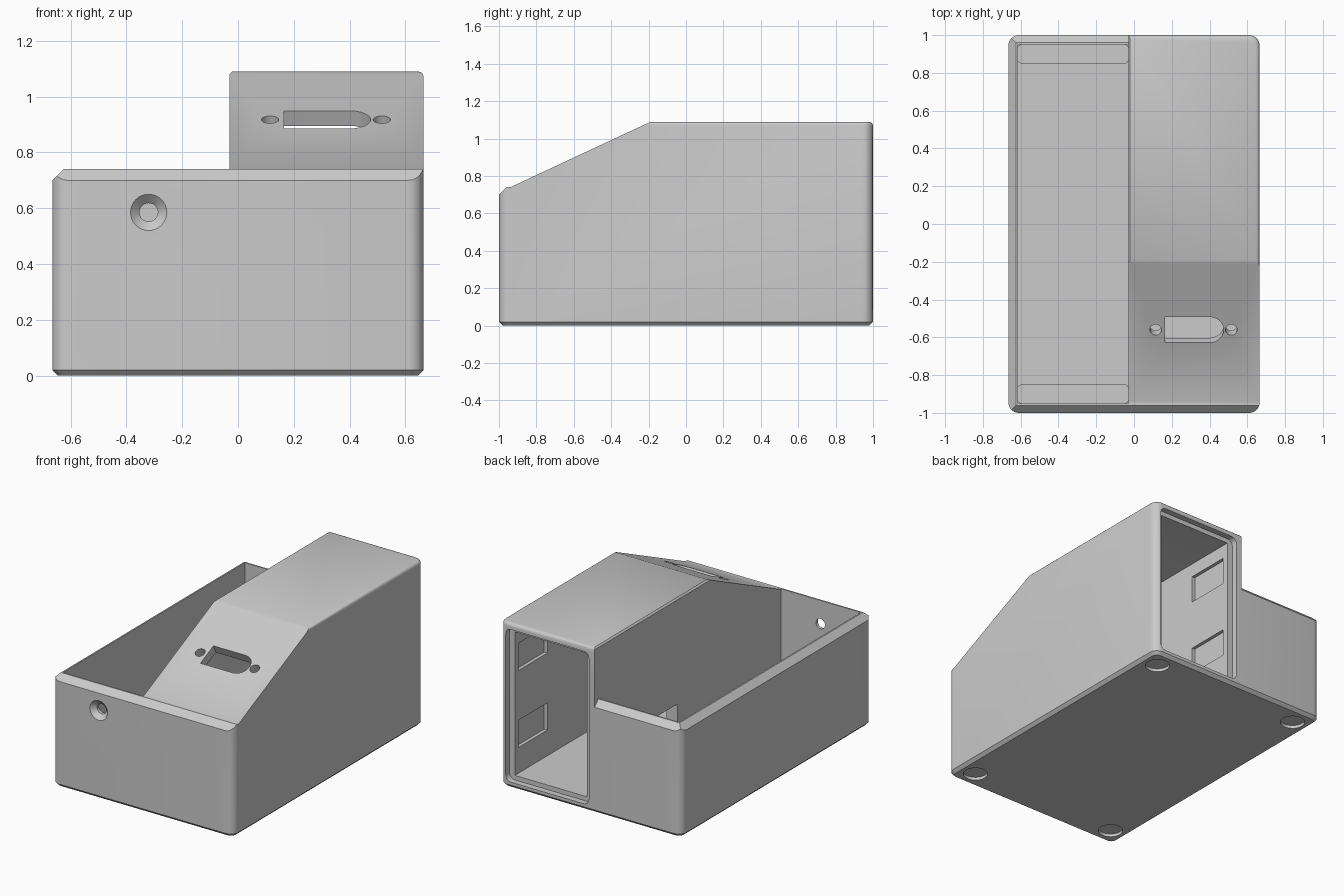
import bpy, bmesh, math
from mathutils import Matrix, Vector

cube = bpy.data.objects.get("Cube")
if cube:
    bpy.data.objects.remove(cube)

grey = bpy.data.materials.new("plain_grey")
grey.use_nodes = True
colour = (0.6, 0.6, 0.6, 1)
grey.diffuse_color = colour
grey.node_tree.nodes["Principled BSDF"].inputs["Base Color"].default_value = colour


def finish(name, bm, fix=True):
    if fix:
        bmesh.ops.recalc_face_normals(bm, faces=bm.faces[:])
    mesh = bpy.data.meshes.new(name)
    bm.to_mesh(mesh)
    bm.free()
    mesh.materials.append(grey)
    ob = bpy.data.objects.new(name, mesh)
    bpy.context.collection.objects.link(ob)
    return ob


def loft(name, rings):
    bm = bmesh.new()
    loops = [[bm.verts.new(p) for p in ring] for ring in rings]
    for low, high in zip(loops, loops[1:]):
        for i in range(len(low)):
            j = (i + 1) % len(low)
            bm.faces.new((low[i], low[j], high[j], high[i]))
    bm.faces.new(loops[0][::-1])
    bm.faces.new(loops[-1])
    return finish(name, bm)


def prism(name, points, axis, start, end):
    def place(p, t):
        return {"x": (t, *p), "y": (p[0], t, p[1]), "z": (*p, t)}[axis]
    return loft(name, [[place(p, t) for p in points] for t in (start, end)])


def box(name, x, y, z):
    return prism(name, [(x[0], y[0]), (x[1], y[0]), (x[1], y[1]), (x[0], y[1])], "z", *z)


def rounded(hx, hy, r, z, cx=0, cz=None):
    ring = []
    for k, (sx, sy) in enumerate(((1, 1), (-1, 1), (-1, -1), (1, -1))):
        for i in range(7):
            a = math.radians(90 * k + 15 * i)
            u = cx + sx * (hx - r) + r * math.cos(a)
            v = sy * (hy - r) + r * math.sin(a)
            ring.append((u, v, z) if cz is None else (u, z, cz + v))
    return ring


def cone(name, r1, r2, depth, matrix):
    bm = bmesh.new()
    bmesh.ops.create_cone(bm, cap_ends=True, segments=32, radius1=r1, radius2=r2,
                          depth=depth, matrix=matrix)
    return finish(name, bm)


def cut(cutter):
    cutter.hide_render = True
    mod = body.modifiers.new("cut", "BOOLEAN")
    mod.operation, mod.solver, mod.object = "DIFFERENCE", "EXACT", cutter
    bpy.context.view_layer.objects.active = body
    bpy.ops.object.modifier_apply(modifier=mod.name)
    bpy.data.objects.remove(cutter)


HX, HY, TOP, RIM, SPLIT = 0.665, 1.0, 1.09, 0.74, -0.03

# Rounded outer block with a bottom chamfer and a softened top edge
levels = [(0, 0.02), (0.02, 0), (1.07, 0), (1.08, 0.003), (1.087, 0.01), (TOP, 0.02)]
body = loft("enclosure_body",
            [rounded(HX - d, HY - d, 0.055 - d, z) for z, d in levels])

# Low tray side, sloped control face and rim chamfers
cut(box("tray_clearance", (-0.9, SPLIT), (-1.2, 1.2), (RIM, 1.3)))
cut(prism("slope_cut", [(-1.2, RIM), (-0.94, RIM), (-0.19, TOP), (-0.19, 1.3), (-1.2, 1.3)],
          "x", -1, 1))
cut(prism("front_chamfer", [(-1.1, 0.6), (-0.9, 0.8), (-1.1, 0.8)], "x", -1, 1))
cut(prism("back_chamfer", [(1.1, 0.6), (0.9, 0.8), (1.1, 0.8)], "x", -1, SPLIT))
cut(prism("side_chamfer", [(-0.8, 0.565), (-0.565, 0.8), (-0.8, 0.8)], "y", -1.2, 1.2))
cut(prism("tower_edge", [(SPLIT - 0.02, TOP - 0.03), (SPLIT + 0.03, TOP + 0.02),
                         (SPLIT - 0.02, TOP + 0.02)], "y", -1.2, 1.2))

# Open tray and hollow tower
cut(box("tray_cavity", (-0.615, SPLIT), (-0.95, 0.95), (0.06, 1.2)))
cut(prism("tower_cavity", [(-0.94, 0.07), (-0.94, 0.674), (-0.2, 1.02), (1.1, 1.02), (1.1, 0.07)],
          "x", 0.052, 0.582))

# Stepped recess for the rear panel
cut(loft("rear_recess", [rounded(0.305, 0.505, 0.04, y, 0.317, 0.545) for y in (0.96, 1.1)]))

# Paired latch pockets in both tower walls
for x in ((0.03, 0.1), (0.53, 0.605)):
    for z in (0.24, 0.75):
        cut(box("latch_pocket", x, (0.62, 0.92), (z, z + 0.18)))

# Cable opening through the divider
cut(box("cable_opening", (-0.1, 0.1), (0.13, 0.42), (0.12, 0.39)))

# Connector slot and its two screw holes, square to the slope
tilt = math.atan2(TOP - RIM, 0.75)
slope = Matrix.Translation((0, -0.56, 0.917)) @ Matrix.Rotation(tilt, 4, "X")
outline = [(0.165, 0.075), (0.165, -0.075)]
for i in range(13):
    a = math.radians(-90 + 15 * i)
    outline.append((0.4 + 0.075 * math.cos(a), 0.075 * math.sin(a)))
slot = prism("connector_slot", outline, "z", -0.12, 0.1)
slot.data.transform(slope)
cut(slot)
for x in (0.115, 0.515):
    cut(cone("screw_hole", 0.031, 0.031, 0.22, slope @ Matrix.Translation((x, 0, 0))))

# Countersunk hole in the front wall
facing = Matrix.Rotation(math.radians(90), 4, "X")
cut(cone("front_hole", 0.033, 0.033, 0.3, Matrix.Translation((-0.32, -1, 0.585)) @ facing))
cut(cone("countersink", 0.033, 0.097, 0.06, Matrix.Translation((-0.32, -1, 0.585)) @ facing))

# Shallow round foot recesses
for x in (-0.545, 0.545):
    for y in (-0.875, 0.875):
        cut(cone("foot_recess", 0.075, 0.075, 0.04, Matrix.Translation((x, y, 0))))

# Low rounded ledges at both ends of the tray
ledges = []
for name, y in (("front_ledge", -0.9), ("back_ledge", 0.9)):
    ledge = loft(name, [rounded(0.293, 0.05, 0.02, z, -0.3225) for z in (0.05, 0.11)])
    ledge.data.transform(Matrix.Translation((0, y, 0)))
    ledges.append(ledge)

# Slanted panel on the divider, facing into the tower
bm = bmesh.new()
corners = [(-0.15, RIM), (-0.83, RIM), (-0.57, 0.15), (0.11, 0.15)]
face = bm.faces.new([bm.verts.new((SPLIT - 0.003, y, z)) for y, z in corners])
face.normal_update()
if face.normal.dot(Vector((1, 0, 0))) < 0:
    face.normal_flip()
finish("divider_panel", bm, fix=False)

# Smooth the rounded corners and keep the edges crisp
bpy.ops.object.select_all(action="DESELECT")
for ob in [body] + ledges:
    ob.select_set(True)
bpy.context.view_layer.objects.active = body
bpy.ops.object.shade_smooth_by_angle(angle=math.radians(30))
